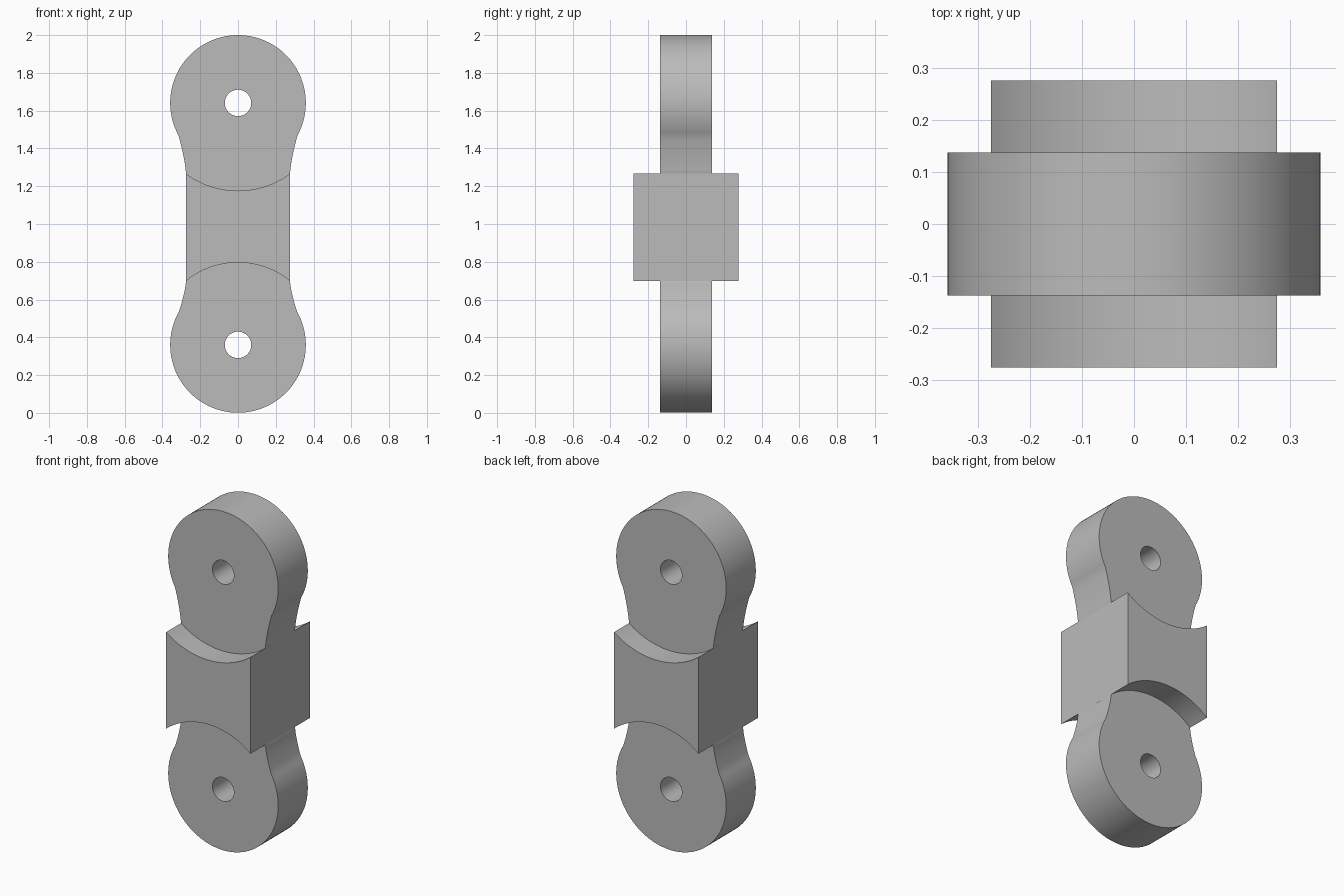
import bpy, bmesh
from math import sin, cos, pi, sqrt, atan2

cube = bpy.data.objects.get("Cube")
if cube:
    bpy.data.objects.remove(cube, do_unlink=True)

LOW, HIGH = 0.36, 1.641       # pivot heights
R, HOLE = 0.359, 0.07         # lug and pivot hole radii
W = 0.276                     # half width of the block
ARM_D, BLOCK_D = 0.138, 0.277 # half depths

grey = bpy.data.materials.new("Plain grey")
grey.use_nodes = True
grey.diffuse_color = (0.5, 0.5, 0.5, 1)
grey.node_tree.nodes["Principled BSDF"].inputs["Base Color"].default_value = (0.5, 0.5, 0.5, 1)


def arc(cz, r, a0, a1, n):
    """Points on an arc around (0, cz), angles in radians."""
    return [(r * cos(a0 + (a1 - a0) * i / n), cz + r * sin(a0 + (a1 - a0) * i / n))
            for i in range(n + 1)]


def prism(name, outline, depth):
    """Extrude a closed x-z outline evenly along y."""
    bm = bmesh.new()
    face = bm.faces.new([bm.verts.new((x, -depth, z)) for x, z in outline])
    new = bmesh.ops.extrude_face_region(bm, geom=[face])["geom"]
    bmesh.ops.translate(bm, vec=(0, 2 * depth, 0),
                        verts=[g for g in new if isinstance(g, bmesh.types.BMVert)])
    bmesh.ops.recalc_face_normals(bm, faces=bm.faces)
    mesh = bpy.data.meshes.new(name)
    bm.to_mesh(mesh)
    bm.free()
    mesh.materials.append(grey)
    ob = bpy.data.objects.new(name, mesh)
    bpy.context.collection.objects.link(ob)
    return ob


def combine(target, other, operation):
    """Apply a boolean and discard the second solid."""
    bpy.context.view_layer.objects.active = target
    mod = target.modifiers.new("Combine", 'BOOLEAN')
    mod.object, mod.operation, mod.solver = other, operation, 'EXACT'
    bpy.ops.object.modifier_apply(modifier=mod.name)
    bpy.data.objects.remove(other, do_unlink=True)


def lug(name, cz, up, clearance, kink):
    """Round end with a curved neck that runs into the block."""
    x_kink = sqrt(R * R - kink * kink)
    shoulder = sqrt(clearance ** 2 - W ** 2)
    a = atan2(-kink, x_kink)
    pts = arc(0, R, a, pi - a, 72)
    # neck flank, from lug to block
    flank = []
    for i in range(1, 9):
        t = i / 8
        flank.append((W - 0.0005 + (x_kink - W) * (1 - t) ** 1.4,
                      -kink - (shoulder - kink) * t))
    flank.append((W - 0.04, -shoulder - 0.1))
    pts += [(-x, z) for x, z in flank] + flank[::-1]
    return prism(name, [(x, cz + up * z) for x, z in pts], ARM_D)


# central block with hollowed ends that clear the mating links
block_top, block_low = 0.465, 0.436
a_top, a_low = atan2(sqrt(block_top ** 2 - W ** 2), W), atan2(sqrt(block_low ** 2 - W ** 2), W)
body = prism("link_body",
             arc(HIGH, block_top, -a_top, a_top - pi, 32)
             + arc(LOW, block_low, pi - a_low, a_low, 32), BLOCK_D)

# lugs joined to the block, then drilled
for name, cz, up, clearance, kink in (("upper_lug", HIGH, 1, block_top, 0.172),
                                      ("lower_lug", LOW, -1, block_low, 0.176)):
    combine(body, lug(name, cz, up, clearance, kink), 'UNION')
    drill = prism("pivot_drill", arc(cz, HOLE, 0, 2 * pi, 48)[:-1], 0.5)
    combine(body, drill, 'DIFFERENCE')

bpy.ops.object.select_all(action='DESELECT')
body.select_set(True)
bpy.context.view_layer.objects.active = body
bpy.ops.object.shade_smooth_by_angle(angle=pi / 6)
